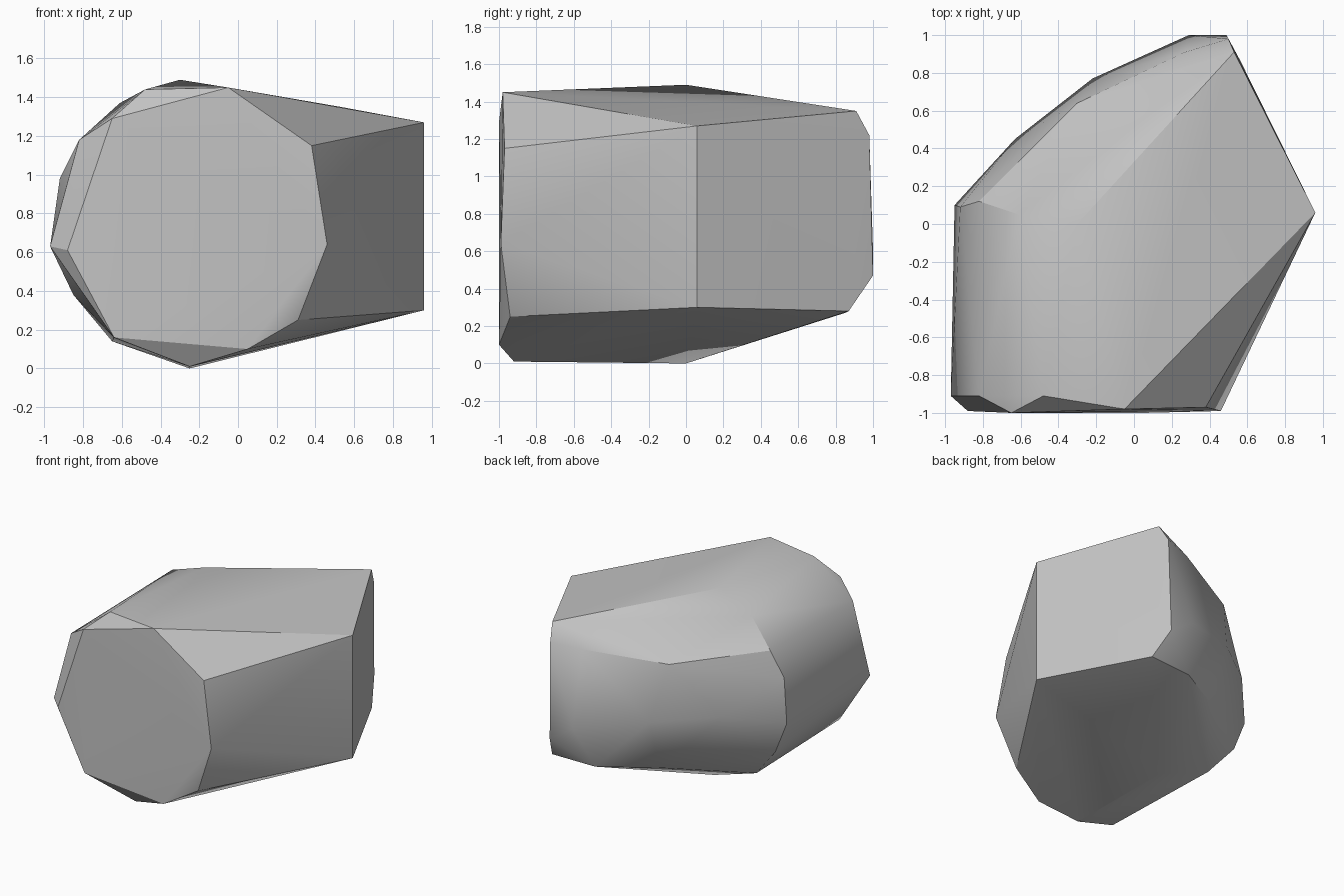
import bpy
import bmesh
import math

# Remove only the default object
default_object = bpy.data.objects.get("Cube")
if default_object:
    bpy.data.objects.remove(default_object, do_unlink=True)


def make_material(name, color):
    material = bpy.data.materials.new(name)
    material.use_nodes = True
    material.diffuse_color = color
    shader = next(n for n in material.node_tree.nodes if n.type == "BSDF_PRINCIPLED")
    shader.inputs["Base Color"].default_value = color
    return material


def make_boulder(name, corner_groups, material):
    """Wrap the chiselled corners in a convex skin and merge its flat facets."""
    mesh = bpy.data.meshes.new(name)
    bm = bmesh.new()
    for group in corner_groups:
        for corner in group:
            bm.verts.new(corner)
    hull = bmesh.ops.convex_hull(bm, input=list(bm.verts))
    leftovers = {item for key in ("geom_interior", "geom_unused") for item in hull[key]
                 if isinstance(item, bmesh.types.BMVert)}
    bmesh.ops.delete(bm, geom=list(leftovers), context="VERTS")
    bmesh.ops.dissolve_limit(bm, angle_limit=math.radians(1),
                             verts=list(bm.verts), edges=list(bm.edges))
    bmesh.ops.recalc_face_normals(bm, faces=list(bm.faces))
    bm.to_mesh(mesh)
    bm.free()
    mesh.materials.append(material)

    boulder = bpy.data.objects.new(name, mesh)
    bpy.context.collection.objects.link(boulder)
    bpy.ops.object.select_all(action="DESELECT")
    boulder.select_set(True)
    bpy.context.view_layer.objects.active = boulder
    bpy.ops.object.shade_smooth_by_angle(angle=math.radians(30))
    return boulder


# Rim of the broad flat front
front_rim = [
    (-.05, -.98, 1.45), (.38, -.97, 1.15), (.46, -.99, .64), (.31, -.94, .25),
    (.05, -1, .1), (-.25, -.92, .01), (-.64, -1, .16), (-.88, -.99, .61),
    (-.65, -1, 1.29),
]

# Chamfer behind the left of the front rim
front_chamfer = [(-.48, -.91, 1.44), (-.82, -.91, 1.18), (-.97, -.91, .63)]

# Flat slab cut across the back right corner
slab_cut = [
    (.96, .06, 1.27), (.96, .06, .3), (.53, .91, 1.35),
    (.5, .98, 1.22), (.49, 1, .47), (.56, .87, .28),
]

# Belt around the middle, from the crown down to the base
middle_belt = [
    (-.3, 0, 1.49), (-.61, .05, 1.37), (-.82, .12, 1.18), (-.92, .09, .98),
    (-.95, .1, .63), (-.85, .1, .38), (-.65, .05, .14), (-.25, 0, 0),
]

# Rounded back left bulge
back_bulge = [
    (.27, .91, 1.2), (-.3, .64, 1.13), (-.63, .45, .73), (-.22, .77, .7),
    (.29, 1, .6), (.2, .85, .27), (-.2, .62, .28),
]

stone = make_material("stone grey", (.55, .55, .55, 1))
make_boulder("boulder", [front_rim, front_chamfer, slab_cut, middle_belt, back_bulge], stone)
